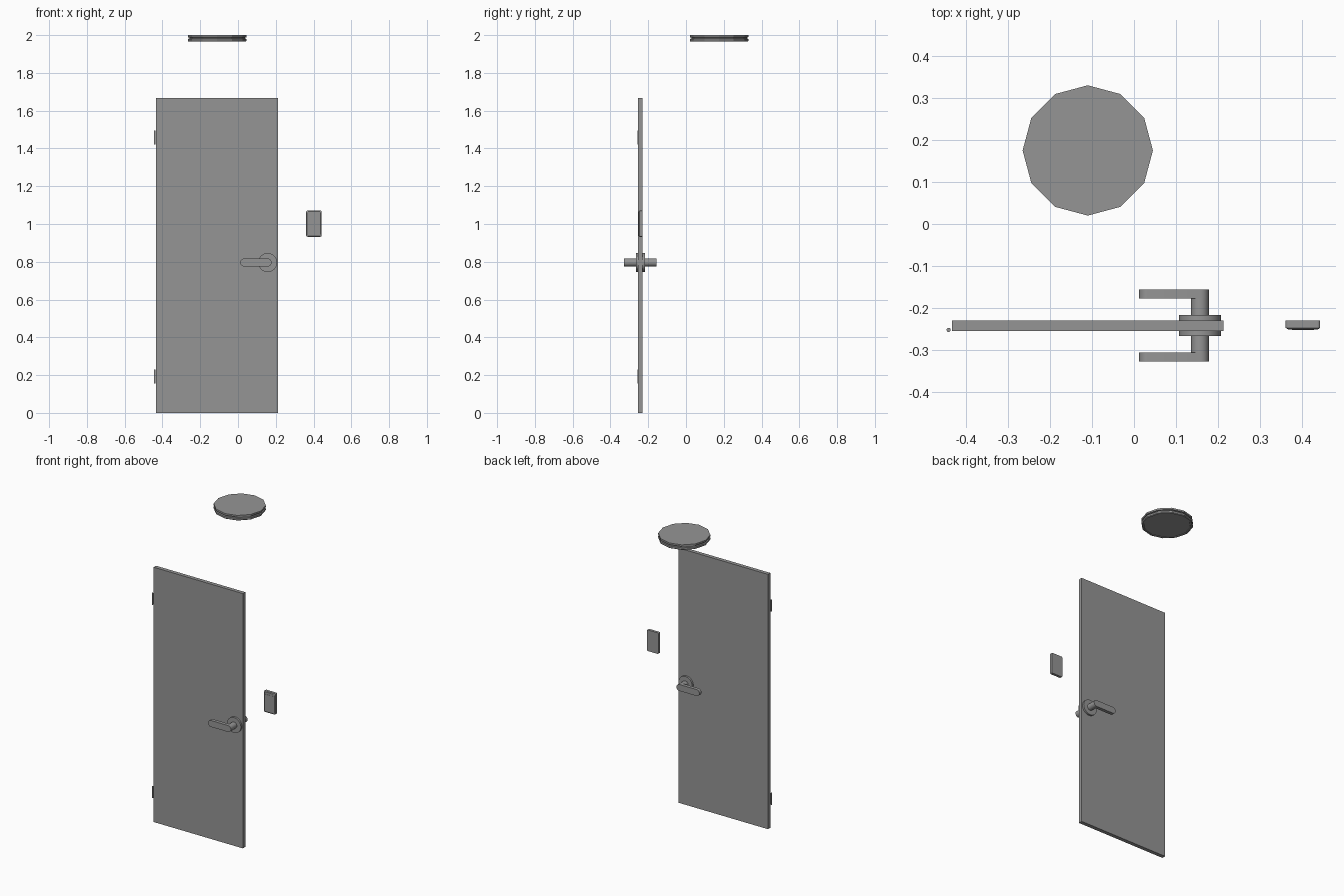
import bpy, bmesh, math
from mathutils import Matrix, Vector

if "Cube" in bpy.data.objects:
    bpy.data.objects.remove(bpy.data.objects["Cube"])

grey = bpy.data.materials.new("plain grey")
grey.diffuse_color = (0.3, 0.3, 0.3, 1)
grey.use_nodes = True
grey.node_tree.nodes["Principled BSDF"].inputs["Base Color"].default_value = grey.diffuse_color


def finish(name, bm, smooth=False):
    bmesh.ops.recalc_face_normals(bm, faces=bm.faces)
    mesh = bpy.data.meshes.new(name)
    bm.to_mesh(mesh)
    bm.free()
    mesh.materials.append(grey)
    obj = bpy.data.objects.new(name, mesh)
    bpy.context.collection.objects.link(obj)
    if smooth:
        bpy.ops.object.select_all(action='DESELECT')
        bpy.context.view_layer.objects.active = obj
        obj.select_set(True)
        bpy.ops.object.shade_smooth_by_angle(angle=math.radians(35))
    return obj


def box(name, lo, hi):
    lo, hi = Vector(lo), Vector(hi)
    bm = bmesh.new()
    bmesh.ops.create_cube(bm, size=1, matrix=Matrix.Translation((lo + hi) / 2)
                          @ Matrix.Diagonal((*(hi - lo), 1)))
    return finish(name, bm)


def loft(name, rings, smooth=False):
    """Skin between matching outlines and cap both ends."""
    bm = bmesh.new()
    loops = [[bm.verts.new(p) for p in ring] for ring in rings]
    n = len(loops[0])
    for a, b in zip(loops, loops[1:]):
        for i in range(n):
            j = (i + 1) % n
            bm.faces.new((a[i], a[j], b[j], b[i]))
    bm.faces.new(loops[0])
    bm.faces.new(loops[-1])
    return finish(name, bm, smooth)


def circle(cx, cy, r, n):
    return [(cx + r * math.cos(math.tau * i / n), cy + r * math.sin(math.tau * i / n))
            for i in range(n)]


def rounded(cx, cz, hx, hz, r, steps=4):
    """Outline of a rectangle with rounded corners."""
    pts = []
    for k, (sx, sz) in enumerate(((1, 1), (-1, 1), (-1, -1), (1, -1))):
        for i in range(steps + 1):
            a = math.pi / 2 * (k + i / steps)
            pts.append((cx + sx * (hx - r) + r * math.cos(a),
                        cz + sz * (hz - r) + r * math.sin(a)))
    return pts


def along_y(name, outline, y0, y1, smooth=True):
    return loft(name, [[(x, y, z) for x, z in outline] for y in (y0, y1)], smooth)


# Door leaf
DOOR_Y = -0.2415
box("door_leaf", (-0.433, -0.254, 0), (0.213, -0.229, 1.667))

# Hinge barrels
for name, z0 in (("lower_hinge", 0.155), ("upper_hinge", 1.42)):
    loft(name, [[(x, y, z) for x, y in circle(-0.441, -0.252, 0.005, 12)]
                for z in (z0, z0 + 0.075)], True)

# Rosette, stem and lever on each face of the door
HX, HZ = 0.157, 0.796
for side, s in (("front", -1), ("back", 1)):
    along_y(side + "_rosette", circle(HX, HZ, 0.05, 32),
            DOOR_Y + s * 0.012, DOOR_Y + s * 0.0245)
    along_y(side + "_stem", circle(HX, HZ, 0.021, 24),
            DOOR_Y + s * 0.024, DOOR_Y + s * 0.066)
    along_y(side + "_lever", rounded(0.095, HZ, 0.083, 0.021, 0.0205, 6),
            DOOR_Y + s * 0.064, DOOR_Y + s * 0.086)

# Light switch plate with chamfered front, and its rocker
SX, SZ = 0.402, 1.0015
plate = [(-0.230, 0), (-0.247, 0), (-0.2505, 0.005)]
loft("switch_plate", [[(x, y, z) for x, z in
                       rounded(SX, SZ, 0.041 - c, 0.069 - c, 0.006)]
                      for y, c in plate])
box("switch_rocker", (SX - 0.026, -0.252, SZ - 0.05), (SX + 0.026, -0.249, SZ + 0.05))

# Ceiling lamp: two rims with a groove between, and a recessed diffuser below
lamp = [(0.155, 2.0), (0.155, 1.989), (0.147, 1.987), (0.147, 1.982),
        (0.155, 1.980), (0.155, 1.969), (0.151, 1.965), (0.142, 1.965), (0.140, 1.968)]
loft("ceiling_lamp", [[(x, y, z) for x, y in circle(-0.11, 0.175, r, 12)]
                      for r, z in lamp])
